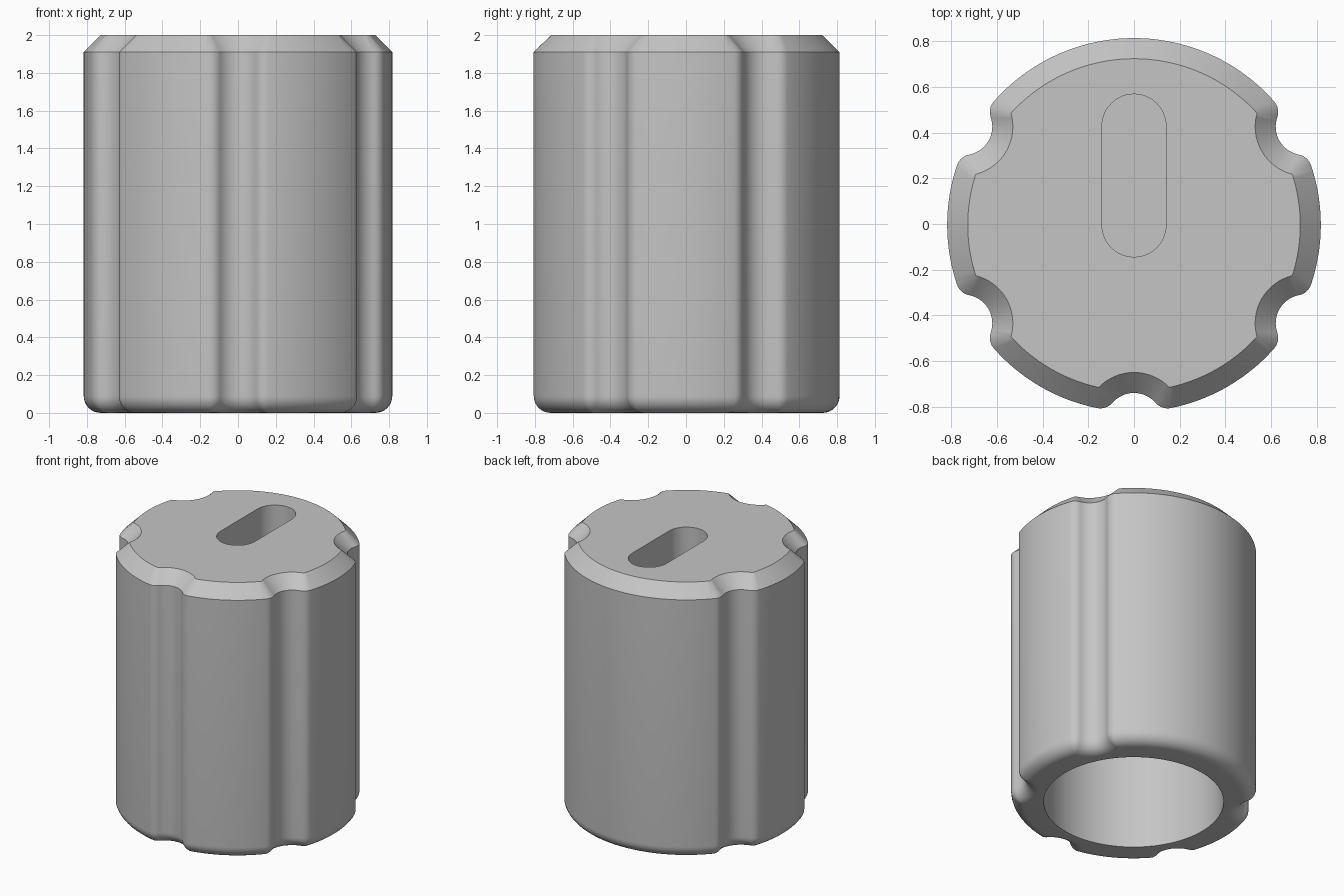
import bpy
import bmesh
from math import sin, cos, pi, sqrt, atan2, radians

if "Cube" in bpy.data.objects:
    bpy.data.objects.remove(bpy.data.objects["Cube"])

HEIGHT, RADIUS, EDGE = 2.0, 0.817, 0.09
GROOVE_DIST, GROOVE_R, LIP_R = 0.86, 0.125, 0.07
GROOVE_ANGLES = [-90, -30, 30, 150, 210]
SHIFT_Y = -0.004

grey = bpy.data.materials.new("plain grey")
grey.use_nodes = True
colour = (0.56, 0.56, 0.56, 1)
grey.diffuse_color = colour
grey.node_tree.nodes["Principled BSDF"].inputs["Base Color"].default_value = colour


def arc(cx, cy, r, start, end, n):
    """Points on an arc, both ends included."""
    return [(cx + r * cos(start + (end - start) * i / n),
             cy + r * sin(start + (end - start) * i / n)) for i in range(n + 1)]


def outline(inset):
    """Scalloped outline, moved inwards by inset."""
    outer, groove = RADIUS - inset, GROOVE_R + inset
    lip = max(LIP_R - inset, 0)
    u = ((outer - lip) ** 2 - (groove + lip) ** 2 + GROOVE_DIST ** 2) / (2 * GROOVE_DIST)
    v = sqrt((outer - lip) ** 2 - u * u)
    p, t = atan2(v, u), atan2(v, GROOVE_DIST - u)
    notch = arc(u, -v, lip, -p, t, 8)
    notch += arc(GROOVE_DIST, 0, groove, pi + t, pi - t, 16)[1:-1]
    notch += arc(u, v, lip, -t, p, 8)
    points = []
    angles = [radians(a) for a in GROOVE_ANGLES]
    for a, b in zip(angles, angles[1:] + [angles[0] + 2 * pi]):
        points += [(x * cos(a) - y * sin(a), x * sin(a) + y * cos(a)) for x, y in notch]
        points += arc(0, 0, outer, a + p, b - p, round((b - a) * 20))[1:-1]
    return points


def loft(name, layers):
    """Closed solid through a stack of (outline, z) layers."""
    bm = bmesh.new()
    rings = [[bm.verts.new((x, y + SHIFT_Y, z)) for x, y in pts] for pts, z in layers]
    n = len(rings[0])
    for low, high in zip(rings, rings[1:]):
        for i in range(n):
            j = (i + 1) % n
            bm.faces.new((low[i], low[j], high[j], high[i]))
    bm.faces.new(rings[0][::-1])
    bm.faces.new(rings[-1])
    bmesh.ops.remove_doubles(bm, verts=bm.verts, dist=0.0002)
    bmesh.ops.recalc_face_normals(bm, faces=bm.faces)
    mesh = bpy.data.meshes.new(name)
    bm.to_mesh(mesh)
    bm.free()
    mesh.materials.append(grey)
    obj = bpy.data.objects.new(name, mesh)
    bpy.context.collection.objects.link(obj)
    return obj


# Grooved body: rounded bottom edge, straight sides, chamfered top
layers = []
for k in range(9):
    a = k / 8 * pi / 2
    layers.append((outline(EDGE * (1 - sin(a))), EDGE * (1 - cos(a))))
layers.append((outline(0), HEIGHT - EDGE))
layers.append((outline(EDGE), HEIGHT))
body = loft("grooved_knob_body", layers)

# Cutters: round bore from below, round-ended slot from above
bore = arc(0, 0, 0.6, 0, 2 * pi, 96)[:-1]
slot = arc(0, 0.432, 0.14, 0, pi, 24) + arc(0, 0, 0.14, pi, 2 * pi, 24)
cutters = [loft("bore_cutter", [(bore, -0.2), (bore, 1.35)]),
           loft("slot_cutter", [(slot, 1.55), (slot, 2.2)])]

bpy.ops.object.select_all(action='DESELECT')
body.select_set(True)
bpy.context.view_layer.objects.active = body
for cutter in cutters:
    cutter.hide_render = True
    mod = body.modifiers.new(cutter.name, 'BOOLEAN')
    mod.operation, mod.solver, mod.object = 'DIFFERENCE', 'EXACT', cutter
    bpy.ops.object.modifier_apply(modifier=mod.name)
    bpy.data.objects.remove(cutter)

bpy.ops.object.shade_smooth_by_angle(angle=radians(30))
